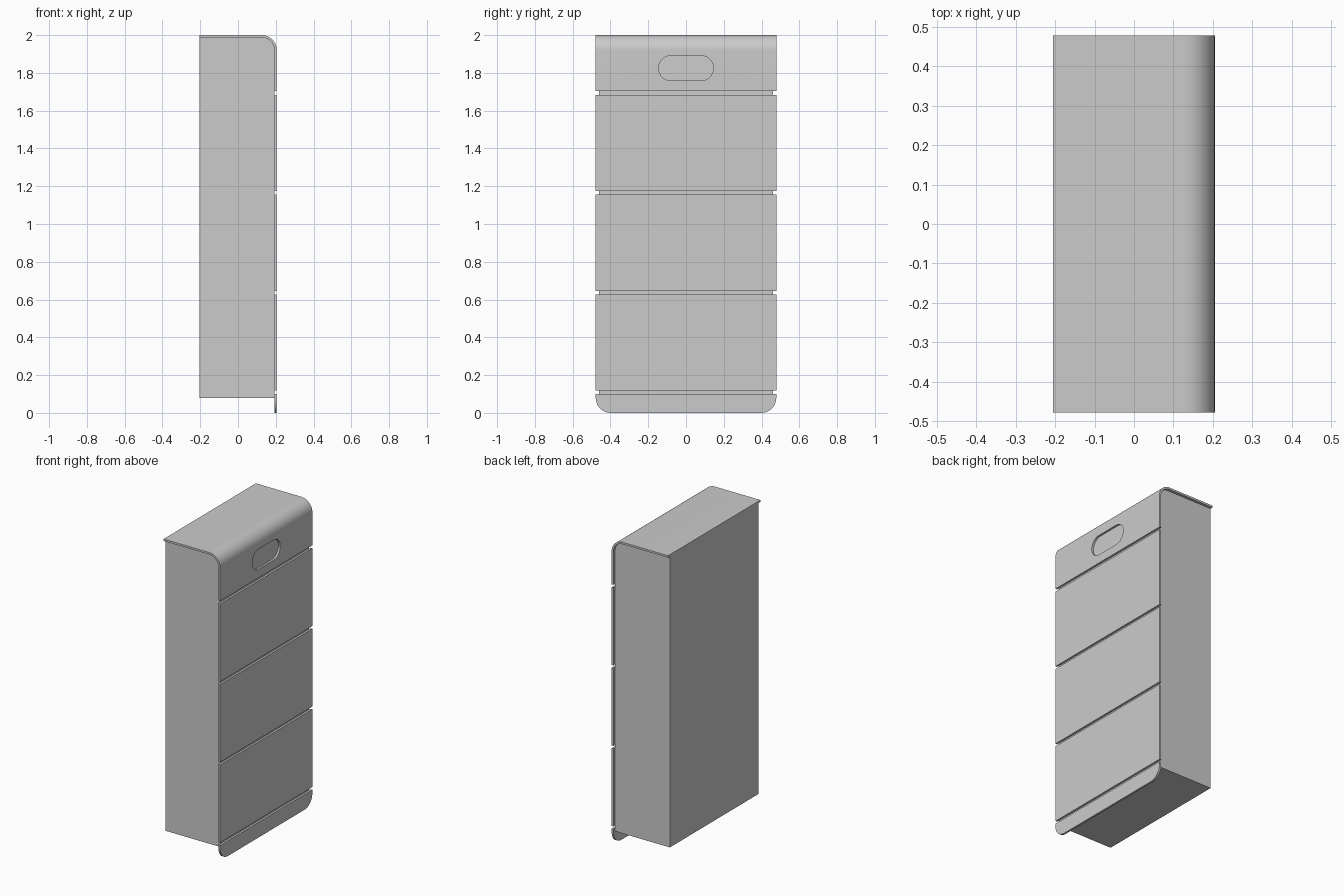
import bpy, bmesh, math
from mathutils import Vector

if "Cube" in bpy.data.objects:
    bpy.data.objects.remove(bpy.data.objects["Cube"])

grey = bpy.data.materials.new("light_grey")
grey.use_nodes = True
colour = (0.6, 0.6, 0.6, 1)
grey.diffuse_color = colour
grey.node_tree.nodes["Principled BSDF"].inputs["Base Color"].default_value = colour

HALF = 0.205          # half depth along x
WIDE = 0.478          # half width of the cover along y
BODY_WIDE = 0.46      # half width of the body along y
SKIN = 0.013          # cover thickness
BEND = 0.08           # outer bend radius
INNER = HALF - SKIN


def arc(cx, cy, r, start, end, steps=14):
    """Points on a circular arc, angles in degrees."""
    return [(cx + r * math.cos(math.radians(start + (end - start) * i / steps)),
             cy + r * math.sin(math.radians(start + (end - start) * i / steps)))
            for i in range(steps + 1)]


def prism(name, points, place, push):
    """Extrude a 2D outline, placed in space by a function."""
    bm = bmesh.new()
    face = bm.faces.new([bm.verts.new(place(a, b)) for a, b in points])
    out = bmesh.ops.extrude_face_region(bm, geom=[face])
    moved = [v for v in out["geom"] if isinstance(v, bmesh.types.BMVert)]
    bmesh.ops.translate(bm, verts=moved, vec=Vector(push))
    bmesh.ops.recalc_face_normals(bm, faces=bm.faces)
    mesh = bpy.data.meshes.new(name)
    bm.to_mesh(mesh)
    bm.free()
    mesh.materials.append(grey)
    obj = bpy.data.objects.new(name, mesh)
    bpy.context.collection.objects.link(obj)
    return obj


def side_profile(name, points, half):
    return prism(name, points, lambda x, z: (x, -half, z), (0, 2 * half, 0))


def front_plate(name, points, x=INNER, depth=SKIN):
    return prism(name, points, lambda y, z: (x, y, z), (depth, 0, 0))


# Body with its rounded upper edge tucked under the cover
cx, cz = HALF - BEND, 2 - BEND
bend_in = arc(cx, cz, BEND - SKIN, 0, 90)
bend_out = arc(cx, cz, BEND, 90, 0)
body = side_profile("body", [(-HALF, 0.08), (INNER, 0.08)] + bend_in
                    + [(-HALF, 2 - SKIN)], BODY_WIDE)

# Bent cover over the top and upper face
cover = side_profile("top_cover", [(INNER, 1.703)] + bend_in + [(-HALF, 2 - SKIN), (-HALF, 2)]
                     + bend_out + [(HALF, 1.703)], WIDE)

# Rounded handle slot through the cover
r, mid = 0.066, 1.825
slot = front_plate("slot_cutter", arc(0.079, mid, r, -90, 90) + arc(-0.079, mid, r, 90, 270),
                   INNER - 0.002, 0.1)
slot.hide_render = True
cut = cover.modifiers.new("slot", "BOOLEAN")
cut.operation = "DIFFERENCE"
cut.solver = "EXACT"
cut.object = slot
bpy.context.view_layer.objects.active = cover
bpy.ops.object.modifier_apply(modifier="slot")
bpy.data.objects.remove(slot)

# Three equal front panels
for i, name in enumerate(("lower", "middle", "upper")):
    z0 = 0.118 + i * 0.528
    z1 = z0 + 0.51
    front_plate(name + "_panel", [(-WIDE, z0), (WIDE, z0), (WIDE, z1), (-WIDE, z1)])

# Bottom strip with rounded lower corners
k = WIDE - 0.08
kick = front_plate("bottom_strip", [(WIDE, 0.1), (-WIDE, 0.1)]
                   + arc(-k, 0.08, 0.08, 180, 270) + arc(k, 0.08, 0.08, 270, 360))

# Smooth the bends, keep corners crisp
for obj in (body, cover, kick):
    bpy.ops.object.select_all(action="DESELECT")
    obj.select_set(True)
    bpy.context.view_layer.objects.active = obj
    bpy.ops.object.shade_smooth_by_angle(angle=math.radians(30))
